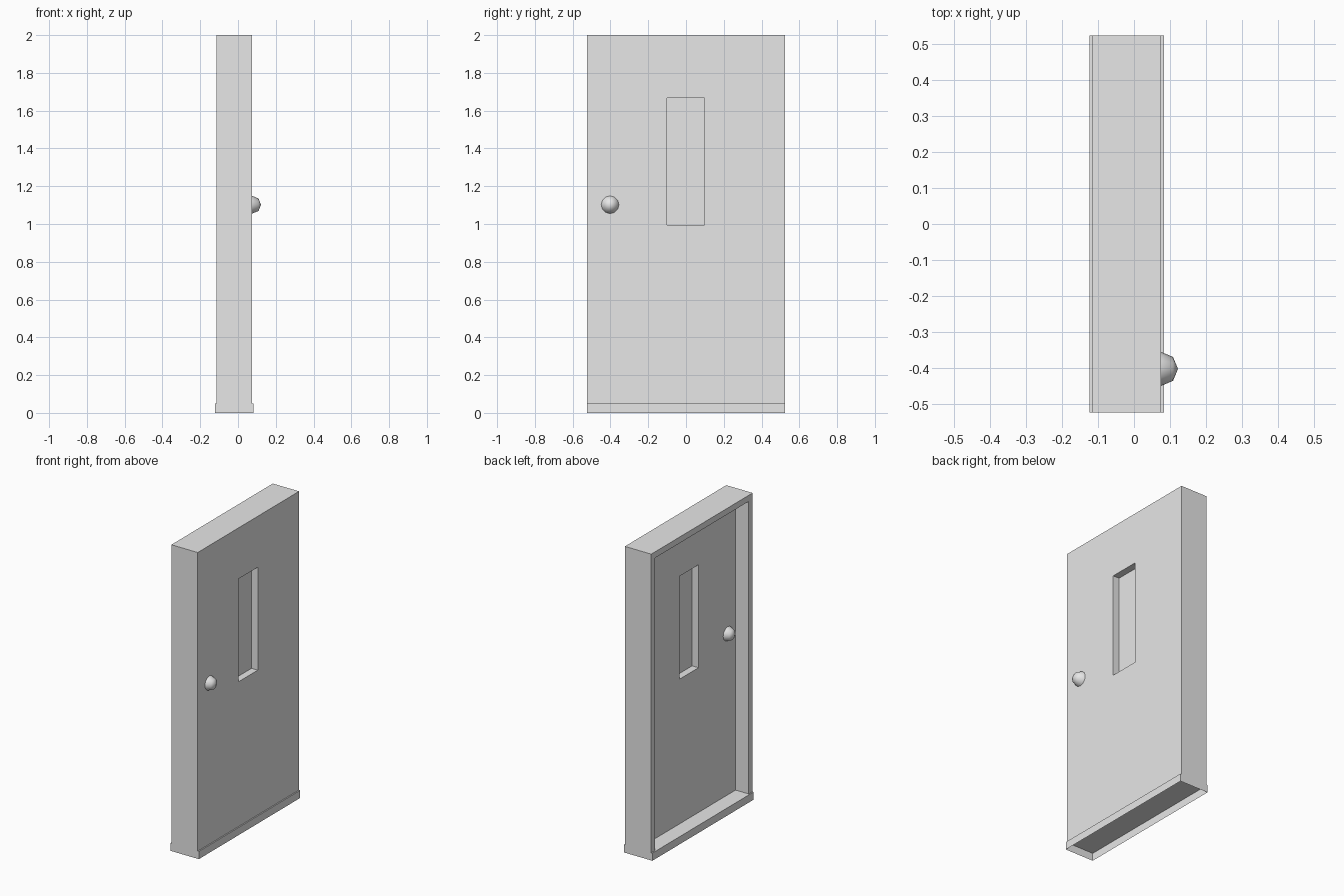
import bpy, bmesh, math
from mathutils import Matrix, Vector

cube = bpy.data.objects.get("Cube")
if cube:
    bpy.data.objects.remove(cube, do_unlink=True)

grey = bpy.data.materials.new("plain grey")
grey.use_nodes = True
grey.diffuse_color = (0.8, 0.8, 0.8, 1)
grey.node_tree.nodes["Principled BSDF"].inputs["Base Color"].default_value = (0.8, 0.8, 0.8, 1)


def add_object(name, bm):
    mesh = bpy.data.meshes.new(name)
    bm.to_mesh(mesh)
    bm.free()
    mesh.materials.append(grey)
    obj = bpy.data.objects.new(name, mesh)
    bpy.context.collection.objects.link(obj)
    return obj


def box(name, low, high, open_bottom=False):
    low, high = Vector(low), Vector(high)
    bm = bmesh.new()
    bmesh.ops.create_cube(bm, size=1, matrix=Matrix.Translation((low + high) / 2)
                          @ Matrix.Diagonal((*(high - low), 1)))
    if open_bottom:
        bottom = [f for f in bm.faces if f.normal.z < -0.9]
        bmesh.ops.delete(bm, geom=bottom, context='FACES_ONLY')
    return add_object(name, bm)


def cut(target, cutter):
    mod = target.modifiers.new(cutter.name, 'BOOLEAN')
    mod.operation = 'DIFFERENCE'
    mod.solver = 'EXACT'
    mod.object = cutter
    cutter.hide_render = True
    cutter.display_type = 'WIRE'
    cutter.hide_set(True)


HALF_WIDTH = 0.523
SILL = 0.05
FRONT, BACK, PANEL_BACK = 0.075, -0.115, -0.02
JAMB = 0.04

# Frame and door leaf, recessed on one side and pierced for the window
door = box("door_and_frame", (BACK, -HALF_WIDTH, SILL), (FRONT, HALF_WIDTH, 2))
inner = HALF_WIDTH - JAMB
cut(door, box("recess_cutter", (BACK - 0.1, -inner, SILL - 0.1), (PANEL_BACK, inner, 2 - JAMB)))
cut(door, box("window_cutter", (PANEL_BACK - 0.05, -0.1, 0.995), (FRONT + 0.1, 0.097, 1.667)))

# Window pane halfway through the leaf
box("window_pane", (0.026, -0.1, 0.995), (0.03, 0.097, 1.667))

# Hollow threshold
box("threshold", (-0.123, -HALF_WIDTH, 0), (0.083, HALF_WIDTH, SILL), open_bottom=True)

# Half-round knob on each side of the leaf
for name, x, turn in (("outer_knob", FRONT, 90), ("inner_knob", PANEL_BACK, -90)):
    bm = bmesh.new()
    bmesh.ops.create_uvsphere(bm, u_segments=12, v_segments=4, radius=0.047)
    bmesh.ops.delete(bm, geom=[v for v in bm.verts if v.co.z < -0.001], context='VERTS')
    bm.transform(Matrix.Translation((x, -0.402, 1.102)) @ Matrix.Rotation(math.radians(turn), 4, 'Y'))
    for f in bm.faces:
        f.smooth = True
    add_object(name, bm)
